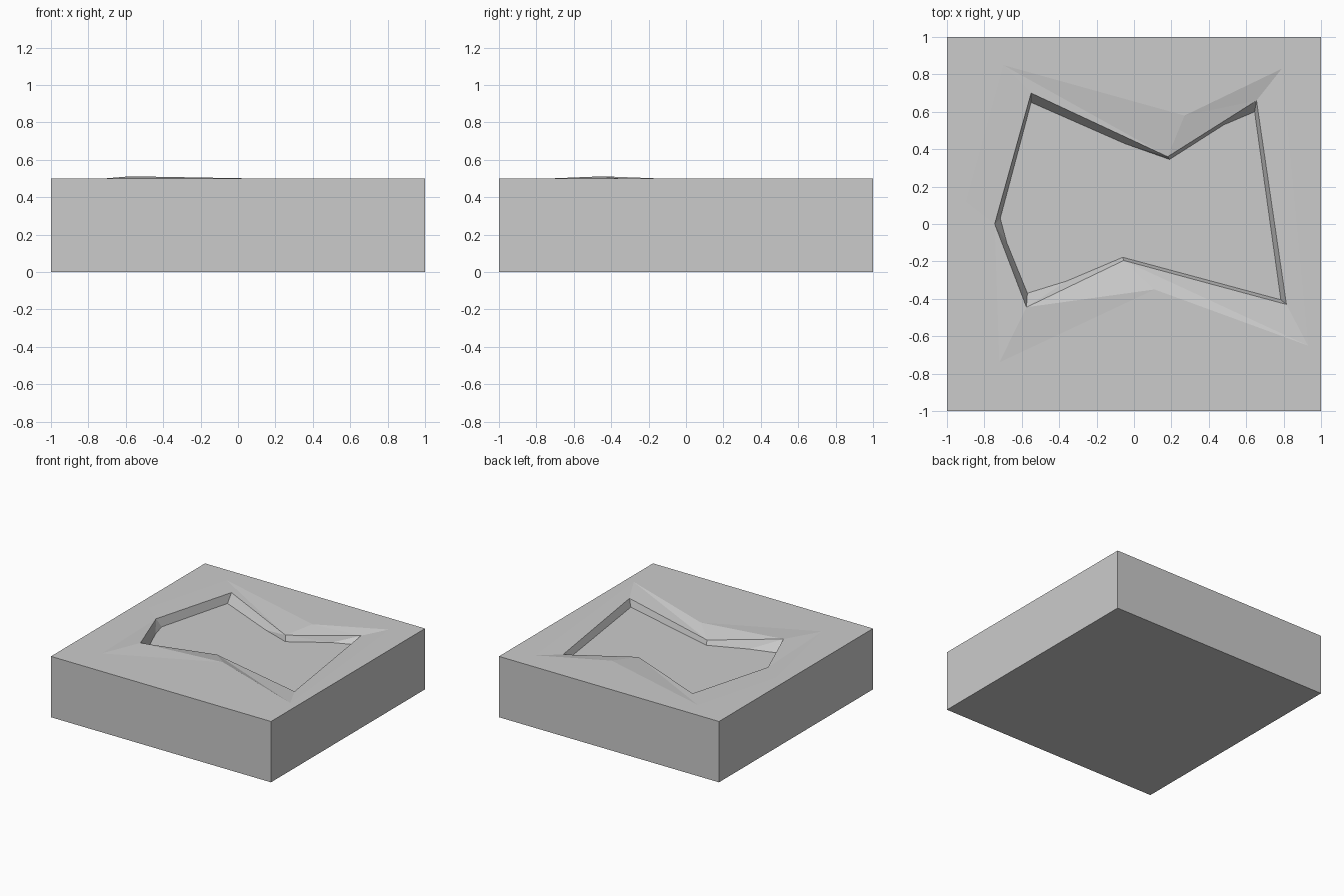
import bpy, bmesh

if "Cube" in bpy.data.objects:
    bpy.data.objects.remove(bpy.data.objects["Cube"])

# Outlines run clockwise seen from above, one row per corner: outer edge, rim, floor
TOP, FLOOR = 0.5, 0.425
outer = [(-.70, .85), (.27, .58), (.79, .83), (.93, -.65), (.11, -.35), (-.72, -.74), (-.90, .12)]
rim = [(-.55, .70, .495), (.18, .36, .47), (.655, .66, .478), (.815, -.43, .48),
       (-.055, -.195, .46), (-.575, -.445, .512), (-.745, 0, .495)]
floor = [(-.55, .65), (.19, .345), (.645, .60), (.785, -.405), (-.06, -.178), (-.57, -.37), (-.715, .03)]
# Extra floor bends, keyed by the wall they belong to
bends = {0: (-.05, .43), 1: (.48, .53), 4: (-.36, -.305), 5: (-.68, -.10)}

bm = bmesh.new()
new = lambda x, y, z: bm.verts.new((x, y, z))
square = [(-1, 1), (1, 1), (1, -1), (-1, -1)]
bottom = [new(x, y, 0) for x, y in square]
top = [new(x, y, TOP) for x, y in square]
o = [new(x, y, TOP) for x, y in outer]
r = [new(*p) for p in rim]
f = [new(x, y, FLOOR) for x, y in floor]

# Block sides and underside
bm.faces.new(bottom)
for i in range(4):
    j = (i + 1) % 4
    bm.faces.new((bottom[i], bottom[j], top[j], top[i]))

# Flat top around the sloped border
edges = [bm.edges.get((top[i], top[i - 1])) for i in range(4)]
edges += [bm.edges.new((o[i], o[i - 1])) for i in range(7)]
bmesh.ops.triangle_fill(bm, edges=edges, use_beauty=True, normal=(0, 0, 1))

# Sloped border, pocket walls and pocket floor
floor_loop = []
for i in range(7):
    j = (i + 1) % 7
    bm.faces.new((o[i], o[j], r[j]))
    bm.faces.new((o[i], r[j], r[i]))
    floor_loop.append(f[i])
    if i in bends:
        m = new(*bends[i], FLOOR)
        floor_loop.append(m)
        bm.faces.new((r[i], m, f[i]))
        bm.faces.new((r[i], r[j], m))
        bm.faces.new((r[j], f[j], m))
    else:
        bm.faces.new((r[i], r[j], f[j], f[i]))
bm.faces.new(floor_loop)
bmesh.ops.recalc_face_normals(bm, faces=bm.faces)

mesh = bpy.data.meshes.new("pocketed_block")
bm.to_mesh(mesh)
bm.free()
bpy.context.collection.objects.link(bpy.data.objects.new("pocketed_block", mesh))
